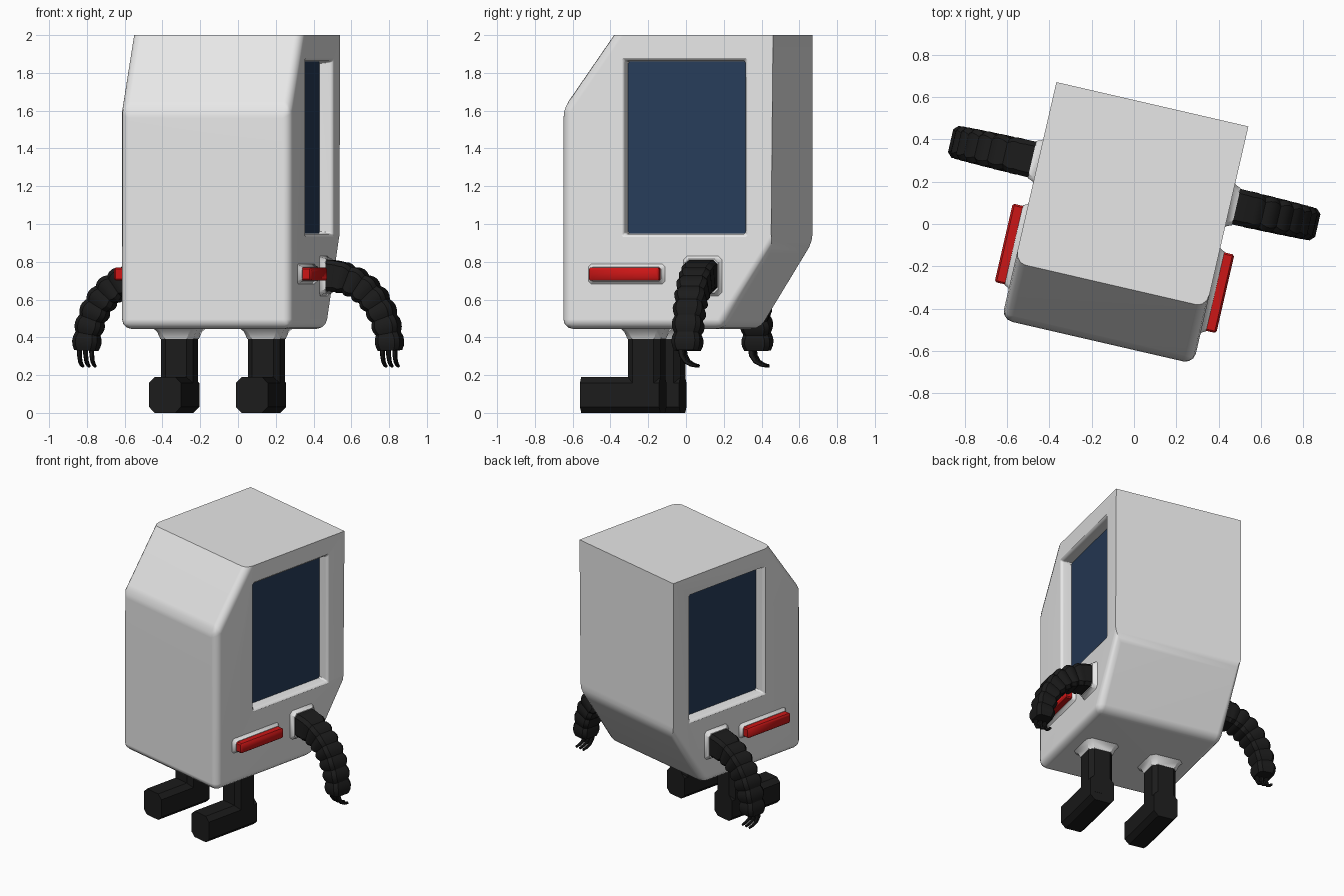
import bpy, bmesh, math
from mathutils import Matrix, Vector
from mathutils.geometry import interpolate_bezier

if "Cube" in bpy.data.objects:
    bpy.data.objects.remove(bpy.data.objects["Cube"])

# Local frame: u = width, v = depth (front is -v); the whole model is turned about z
PLACE = Matrix.Translation((-0.0425, 0.005, 0)) @ Matrix.Rotation(math.radians(-13), 4, 'Z')
U, V, Z = Vector((1, 0, 0)), Vector((0, 1, 0)), Vector((0, 0, 1))


def material(name, rgb):
    m = bpy.data.materials.new(name)
    m.diffuse_color = (*rgb, 1)
    m.use_nodes = True
    m.node_tree.nodes["Principled BSDF"].inputs["Base Color"].default_value = m.diffuse_color
    return m


WHITE = material("shell_white", (0.8, 0.8, 0.8))
BLACK = material("rubber_black", (0.011, 0.011, 0.011))
RED = material("bar_red", (0.6, 0.008, 0.008))
BLUE = material("screen_blue", (0.02, 0.045, 0.1))


def loft(bm, rings):
    """Skin chamfered rectangles: (centre, axis a, half a, axis b, half b, chamfer)."""
    loops = []
    for p, a, ha, b, hb, c in rings:
        pts = [(ha, hb - c), (ha - c, hb), (c - ha, hb), (-ha, hb - c),
               (-ha, c - hb), (c - ha, -hb), (ha - c, -hb), (ha, c - hb)]
        loops.append([bm.verts.new(Vector(p) + a * x + b * y) for x, y in pts])
    for l, m in zip(loops, loops[1:]):
        for i in range(8):
            j = (i + 1) % 8
            bm.faces.new((l[i], l[j], m[j], m[i]))
    bm.faces.new(loops[0])
    bm.faces.new(loops[-1])


def finish(bm, name, mat, mirror=True, angle=40):
    if mirror:
        geo = bmesh.ops.duplicate(bm, geom=bm.verts[:] + bm.edges[:] + bm.faces[:])["geom"]
        for v in geo:
            if isinstance(v, bmesh.types.BMVert):
                v.co.x *= -1
    bmesh.ops.transform(bm, matrix=PLACE, verts=bm.verts[:])
    bmesh.ops.recalc_face_normals(bm, faces=bm.faces[:])
    me = bpy.data.meshes.new(name)
    bm.to_mesh(me)
    bm.free()
    me.materials.append(mat)
    ob = bpy.data.objects.new(name, me)
    bpy.context.collection.objects.link(ob)
    smooth(ob, angle)
    return ob


def smooth(ob, angle):
    bpy.ops.object.select_all(action='DESELECT')
    ob.select_set(True)
    bpy.context.view_layer.objects.active = ob
    bpy.ops.object.shade_smooth_by_angle(angle=math.radians(angle))


def part(name, mat, *lofts, **kw):
    bm = bmesh.new()
    for rings in lofts:
        loft(bm, rings)
    return finish(bm, name, mat, **kw)


# Shell: side profile pulled across the width, softened at front and bottom
profile = [(-0.30, 2), (0.575, 2), (0.575, 0.89), (0.30, 0.445), (-0.575, 0.445), (-0.575, 1.61)]
bm = bmesh.new()
face = bm.faces.new([bm.verts.new((-0.465, v, z)) for v, z in profile])
ext = bmesh.ops.extrude_face_region(bm, geom=[face], use_keep_orig=True)["geom"]
bmesh.ops.translate(bm, vec=(0.93, 0, 0), verts=[g for g in ext if isinstance(g, bmesh.types.BMVert)])


def soft(e):
    a, b = (v.co for v in e.verts)
    top = a.z > 1.99 and b.z > 1.99
    back_corner = a.y > 0.57 and b.y > 0.57 and abs(a.x - b.x) < 0.01
    return not top and not back_corner


bmesh.ops.bevel(bm, geom=[e for e in bm.edges if soft(e)], offset=0.05, segments=3,
                profile=0.5, affect='EDGES')
shell = finish(bm, "shell", WHITE, mirror=False)

# Screen recesses with a flared rim, cut into both sides
cutter = part("recess_cutter", WHITE, [((u, 0.095, 1.405), V, 0.325 + g, Z, 0.455 + g, 0.01)
              for u, g in ((0.385, 0), (0.445, 0.002), (0.458, 0.008), (0.466, 0.02), (0.55, 0.02))])
cutter.hide_render = True
cut = shell.modifiers.new("recess", 'BOOLEAN')
cut.operation, cut.solver, cut.object = 'DIFFERENCE', 'EXACT', cutter
bpy.context.view_layer.objects.active = shell
bpy.ops.object.modifier_apply(modifier=cut.name)
bpy.data.objects.remove(cutter)
smooth(shell, 40)
shell.modifiers.new("even_shading", 'WEIGHTED_NORMAL').keep_sharp = True

# Screens
part("screens", BLUE, [((u, 0.095, 1.405), V, 0.325, Z, 0.455, 0.01) for u in (0.38, 0.389)])

# Red bars on a raised white lip
part("bar_lips", WHITE, [((u, -0.22, 0.735), V, 0.19 + g, Z, 0.035 + g, 0.015)
                         for u, g in ((0.455, 0.03), (0.47, 0.012), (0.488, 0.003))])
part("red_bars", RED, [((u, -0.22, 0.735), V, 0.19 - g, Z, 0.035 - g, 0.008)
                       for u, g in ((0.47, 0), (0.528, 0), (0.537, 0.008))])

# Sockets for arms and legs
part("arm_sockets", WHITE, [((u, 0.193, 0.725), V, h, Z, h, 0.02)
                            for u, h in ((0.455, 0.115), (0.47, 0.1), (0.495, 0.09))])
part("leg_sockets", WHITE, [((0.236, -0.164, z), U, h, V, h, 0.03)
                            for z, h in ((0.455, 0.13), (0.43, 0.105), (0.39, 0.09))])

# Ribbed arms swept along a drooping curve
N = 8
path = interpolate_bezier((0.46, 0.193, 0.725), (0.66, 0.193, 0.74), (0.82, 0.193, 0.58),
                          (0.825, 0.193, 0.33), N * 4 + 1)
rings = []
for i, p in enumerate(path):
    t = i / (N * 4)
    d = (path[min(i + 1, N * 4)] - path[max(i - 1, 0)]).normalized()
    k = 1 if i < 5 else (0.87, 0.98, 1.02, 0.98)[i % 4]
    rings.append((p, V, (0.087 - 0.012 * t) * k, V.cross(d), (0.085 - 0.02 * t) * k, 0.022))
part("arms", BLACK, rings, angle=30)

# Three hooked fingers per hand
fingers = []
for u in (0.79, 0.823, 0.857):
    curl = [(0.165, 0.35), (0.17, 0.305), (0.19, 0.272), (0.22, 0.255), (0.25, 0.248)]
    slope = [(1, 0), (0.96, 0.28), (0.75, 0.66), (0.4, 0.92), (0.1, 1)]
    fingers.append([((u, v, z), U, 0.012 - 0.001 * i, V * a + Z * b, 0.016 - 0.002 * i, 0.005)
                    for i, ((v, z), (a, b)) in enumerate(zip(curl, slope))])
part("fingers", BLACK, *fingers)

# Legs and boots with chamfered sections
part("legs", BLACK, [((0.236, -0.164, z), U, 0.0875, V, 0.0875, 0.03) for z in (0.06, 0.395)])
part("feet", BLACK, [((0.236, v, 0.095), U, 0.0875, Z, 0.095, 0.032) for v in (-0.507, -0.077)])
